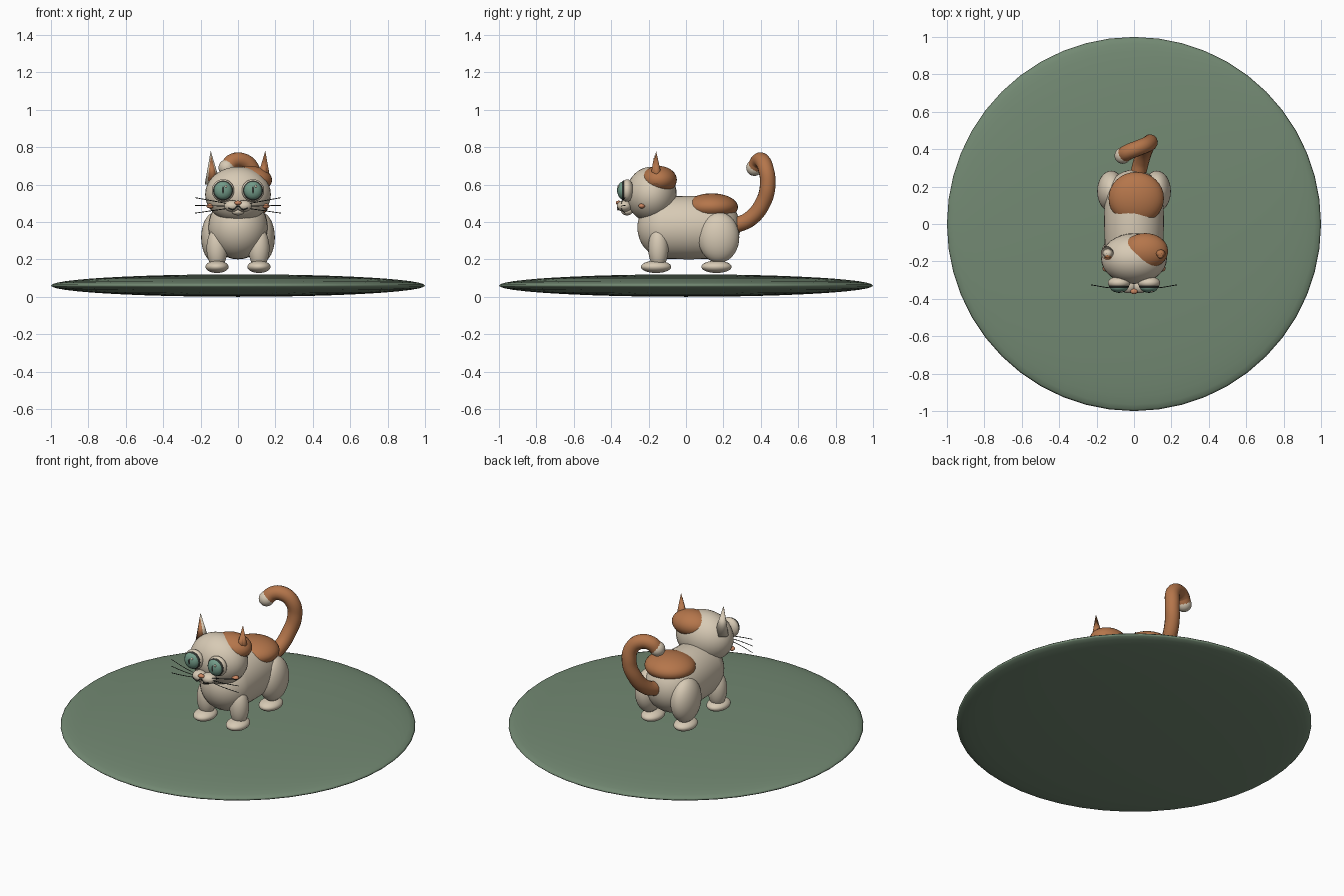
import bpy, bmesh, math
from mathutils import Vector

if "Cube" in bpy.data.objects:
    bpy.data.objects.remove(bpy.data.objects["Cube"])


def material(name, rgb):
    m = bpy.data.materials.new(name)
    m.diffuse_color = (*rgb, 1)
    m.use_nodes = True
    m.node_tree.nodes["Principled BSDF"].inputs["Base Color"].default_value = m.diffuse_color
    return m


CREAM = material("cream", (0.68, 0.59, 0.46))
ORANGE = material("orange", (0.46, 0.18, 0.07))
GREEN = material("mat green", (0.17, 0.25, 0.17))
IRIS = material("eye green", (0.17, 0.33, 0.25))
DARK = material("dark", (0.03, 0.035, 0.03))
NOSE = material("nose orange", (0.6, 0.24, 0.12))


def finish(name, bm, mat):
    bmesh.ops.recalc_face_normals(bm, faces=bm.faces[:])
    me = bpy.data.meshes.new(name)
    bm.to_mesh(me)
    bm.free()
    me.materials.append(mat)
    for p in me.polygons:
        p.use_smooth = True
    ob = bpy.data.objects.new(name, me)
    bpy.context.collection.objects.link(ob)
    return ob


def ellipsoid(name, centre, radii, mat, seg=32, rings=18, stretch=0.0):
    """Ellipsoid; stretch pulls the two y halves apart into a capsule."""
    bm = bmesh.new()
    bmesh.ops.create_uvsphere(bm, u_segments=seg, v_segments=rings, radius=1)
    for v in bm.verts:
        if stretch:
            v.co = Vector((v.co.x, v.co.z, v.co.y))
        side = 0 if abs(v.co.y) < 1e-4 else math.copysign(stretch, v.co.y)
        v.co = Vector((v.co.x * radii[0], v.co.y * radii[1] + side,
                       v.co.z * radii[2])) + Vector(centre)
    return finish(name, bm, mat)


def cone(name, base, radii, tip, mat, seg=20):
    bm = bmesh.new()
    ring = []
    for i in range(seg):
        a = 2 * math.pi * i / seg
        ring.append(bm.verts.new((base[0] + radii[0] * math.cos(a),
                                  base[1] + radii[1] * math.sin(a), base[2])))
    top = bm.verts.new(tip)
    bm.faces.new(ring)
    for i in range(seg):
        bm.faces.new((ring[i], ring[(i + 1) % seg], top))
    return finish(name, bm, mat)


def tube(name, points, radius, mat, sides=4):
    cu = bpy.data.curves.new(name, "CURVE")
    cu.dimensions = "3D"
    cu.bevel_depth = radius
    cu.bevel_resolution = sides
    cu.use_fill_caps = True
    cu.resolution_u = 8
    sp = cu.splines.new("BEZIER")
    sp.bezier_points.add(len(points) - 1)
    for bp, co in zip(sp.bezier_points, points):
        bp.co = co
        bp.handle_left_type = bp.handle_right_type = "AUTO"
    cu.materials.append(mat)
    ob = bpy.data.objects.new(name, cu)
    bpy.context.collection.objects.link(ob)
    return ob


# Round mat on the floor
ellipsoid("floor_mat", (0, 0, 0.06), (1, 1, 0.06), GREEN, 48, 24)

# Body and head with their coat patches
ellipsoid("body", (0, 0.015, 0.37), (0.16, 0.165, 0.17), CREAM, stretch=0.11)
ellipsoid("back_patch", (0.012, 0.138, 0.48), (0.148, 0.14, 0.073), ORANGE)
ellipsoid("head", (0, -0.185, 0.547), (0.176, 0.135, 0.148), CREAM)
ellipsoid("head_patch", (0.06, -0.145, 0.625), (0.122, 0.096, 0.074), ORANGE)

# Parts in left and right pairs
for s, side in ((-1, "left"), (1, "right")):
    # Legs and paws
    ellipsoid(side + "_front_leg", (s * 0.112, -0.148, 0.26), (0.056, 0.054, 0.11), CREAM)
    ellipsoid(side + "_thigh", (s * 0.122, 0.175, 0.317), (0.075, 0.11, 0.135), CREAM)
    for y, part in ((-0.16, "_front_paw"), (0.163, "_hind_paw")):
        ellipsoid(side + part, (s * 0.112, y, 0.16), (0.062, 0.081, 0.033), CREAM)

    # Ears
    coat = ORANGE if s > 0 else CREAM
    cone(side + "_ear", (s * 0.135, -0.155, 0.6), (0.043, 0.036), (s * 0.146, -0.16, 0.78), coat)
    cone(side + "_inner_ear", (s * 0.136, -0.166, 0.62), (0.029, 0.028),
         (s * 0.144, -0.17, 0.755), ORANGE)

    # Eyes
    ellipsoid(side + "_eyeball", (s * 0.08, -0.315, 0.568), (0.06, 0.035, 0.06), CREAM)
    ellipsoid(side + "_eye_rim", (s * 0.08, -0.333, 0.568), (0.053, 0.022, 0.053), DARK)
    ellipsoid(side + "_iris", (s * 0.08, -0.337, 0.568), (0.048, 0.03, 0.048), IRIS)
    ellipsoid(side + "_pupil", (s * 0.08, -0.353, 0.57), (0.011, 0.0165, 0.027), DARK, 20, 12)
    ellipsoid(side + "_eye_glint", (s * 0.08 + 0.015, -0.36, 0.59),
              (0.007, 0.006, 0.007), CREAM, 12, 8)

    # Muzzle, cheek and whiskers
    ellipsoid(side + "_muzzle", (s * 0.031, -0.33, 0.485), (0.044, 0.04, 0.031), CREAM)
    ellipsoid(side + "_cheek", (s * 0.147, -0.237, 0.485), (0.022, 0.018, 0.013), NOSE, 20, 12)
    for i, (z0, z1) in enumerate(((0.497, 0.53), (0.485, 0.488), (0.473, 0.447))):
        tube(f"{side}_whisker_{i}", [(s * 0.05, -0.345, z0), (s * 0.14, -0.34, (z0 + z1) / 2),
                                     (s * 0.23, -0.325, z1)], 0.0022, DARK, 0)

# Nose and mouth
ellipsoid("nose", (0, -0.36, 0.502), (0.02, 0.015, 0.012), NOSE, 20, 12)
tube("mouth", [(-0.052, -0.362, 0.475), (-0.026, -0.364, 0.466), (0, -0.362, 0.484),
               (0.026, -0.364, 0.466), (0.052, -0.362, 0.475)], 0.004, DARK, 1)
ellipsoid("chin", (0, -0.315, 0.455), (0.035, 0.03, 0.02), CREAM)

# Curled tail with a pale tip
tube("tail", [(0.02, 0.26, 0.38), (0.04, 0.34, 0.415), (0.065, 0.41, 0.50),
              (0.085, 0.437, 0.60), (0.07, 0.425, 0.69), (0.02, 0.405, 0.728),
              (-0.03, 0.385, 0.722), (-0.055, 0.37, 0.695)], 0.042, ORANGE, 5)
ellipsoid("tail_tip", (-0.06, 0.366, 0.69), (0.044, 0.044, 0.044), CREAM)
